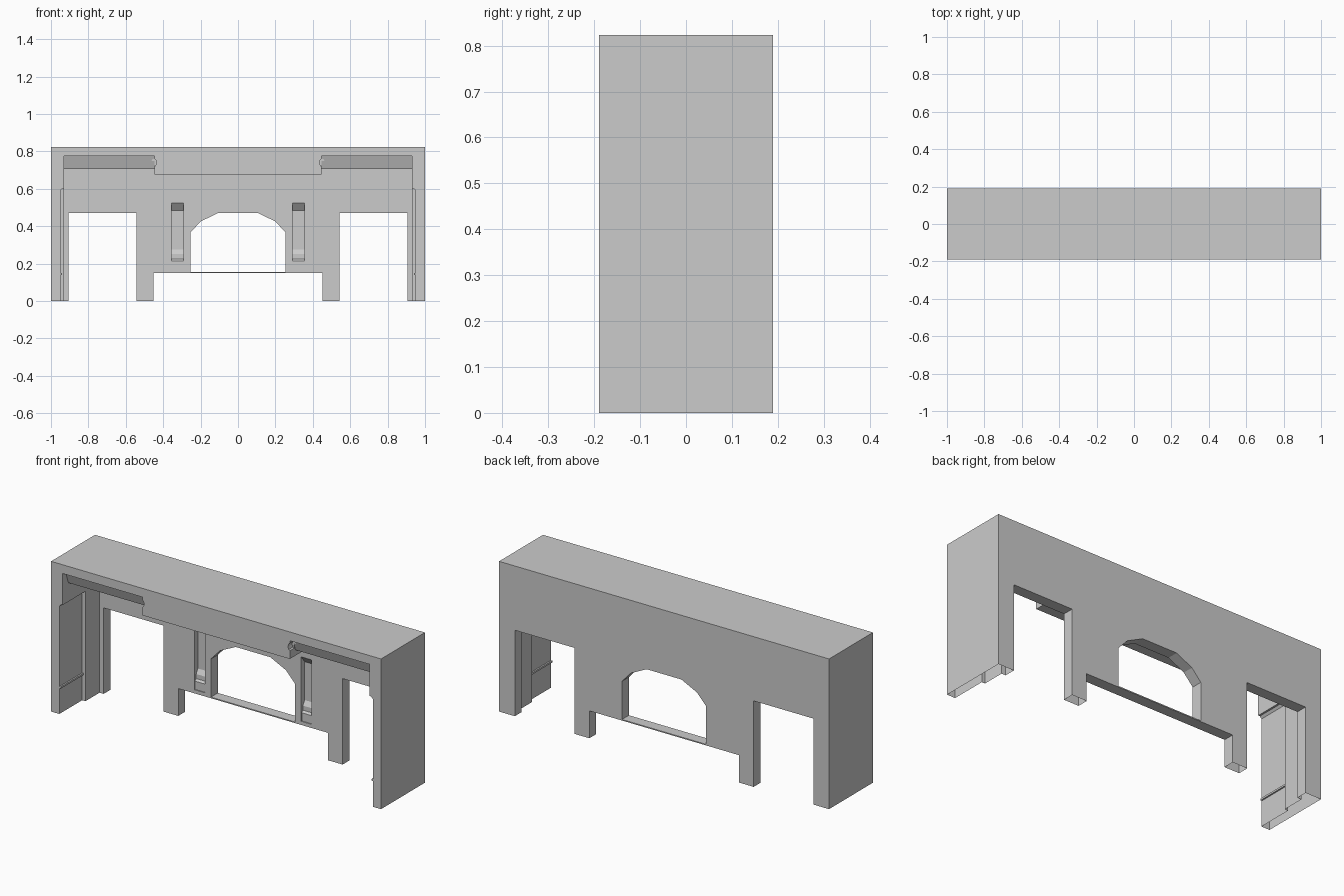
import bpy, bmesh, math

if "Cube" in bpy.data.objects:
    bpy.data.objects.remove(bpy.data.objects["Cube"])


def prism(name, pts, axis, lo, hi, sx=1):
    """Extrude a flat outline: axis 'y' takes (x, z) points, axis 'x' takes (y, z) points."""
    place = (lambda p, d: (sx * p[0], d, p[1])) if axis == 'y' else (lambda p, d: (sx * d, p[0], p[1]))
    bm = bmesh.new()
    a = [bm.verts.new(place(p, lo)) for p in pts]
    b = [bm.verts.new(place(p, hi)) for p in pts]
    bm.faces.new(a)
    bm.faces.new(b[::-1])
    for i in range(len(pts)):
        j = (i + 1) % len(pts)
        bm.faces.new((a[i], b[i], b[j], a[j]))
    bmesh.ops.recalc_face_normals(bm, faces=bm.faces)
    me = bpy.data.meshes.new(name)
    bm.to_mesh(me)
    bm.free()
    ob = bpy.data.objects.new(name, me)
    bpy.context.collection.objects.link(ob)
    return ob


def rect(x0, x1, z0, z1):
    return [(x0, z0), (x1, z0), (x1, z1), (x0, z1)]


# Outer block of the facade
facade = prism("facade", rect(-1, 1, 0, 0.823), 'y', -0.19, 0.19)


def carve(pts, axis, lo, hi, sx=1):
    cutter = prism("cutter", pts, axis, lo, hi, sx)
    cutter.hide_render = True
    mod = facade.modifiers.new("carve", 'BOOLEAN')
    mod.operation = 'DIFFERENCE'
    mod.solver = 'EXACT'
    mod.object = cutter
    bpy.context.view_layer.objects.active = facade
    bpy.ops.object.modifier_apply(modifier=mod.name)
    bpy.data.objects.remove(cutter)


# Main cavity, leaving the back wall and the front beam
carve([(-0.3, -0.1), (0.13, -0.1), (0.13, 0.705), (-0.09, 0.705),
       (-0.09, 0.675), (-0.3, 0.675)], 'x', -0.93, 0.93)

# Arched window and the raised bottom edge between the inner legs
carve([(-0.255, 0.156), (0.255, 0.156), (0.255, 0.365), (0.2, 0.425), (0.105, 0.471),
       (-0.105, 0.471), (-0.2, 0.425), (-0.255, 0.365)], 'y', 0.05, 0.3)
carve(rect(-0.453, 0.453, -0.1, 0.15), 'y', 0.05, 0.3)

for s in (-1, 1):
    # Sloped soffit beside the beam
    carve([(-0.3, 0.6), (-0.3, 0.775), (-0.165, 0.775), (-0.14, 0.705),
           (0.0, 0.705), (0.0, 0.6)], 'x', 0.447, 0.93, s)
    # Scallop in the beam end
    carve([(0.45 + 0.014 * math.cos(k * math.pi / 4), 0.74 + 0.022 * math.sin(k * math.pi / 4))
           for k in range(8)], 'y', -0.3, -0.155, s)
    # Recessed panel in the side wall
    carve([(0.92, -0.1), (0.95, -0.1), (0.95, 0.59), (0.94, 0.602), (0.92, 0.602)],
          'y', -0.3, 0.007, s)
    # Doorway
    carve(rect(0.543, 0.905, -0.1, 0.471), 'y', 0.05, 0.3, s)
    # Niche with a sloped head and stepped foot
    carve([(0.1, 0.17), (0.135, 0.17), (0.135, 0.215), (0.145, 0.225), (0.145, 0.25),
           (0.16, 0.275), (0.16, 0.485), (0.13, 0.523), (0.1, 0.523)], 'x', 0.292, 0.355, s)
    # Thin rail on the side panel
    prism("panel_rail", rect(0.942, 0.952, 0.14, 0.15), 'y', -0.188, 0.007, s)

# Open undersides of the legs and lower wall
bm = bmesh.new()
bm.from_mesh(facade.data)
bm.normal_update()
bottoms = [f for f in bm.faces if f.normal.z < -0.9 and f.calc_center_median().z < 0.01]
bmesh.ops.delete(bm, geom=bottoms, context='FACES')
bm.to_mesh(facade.data)
bm.free()
